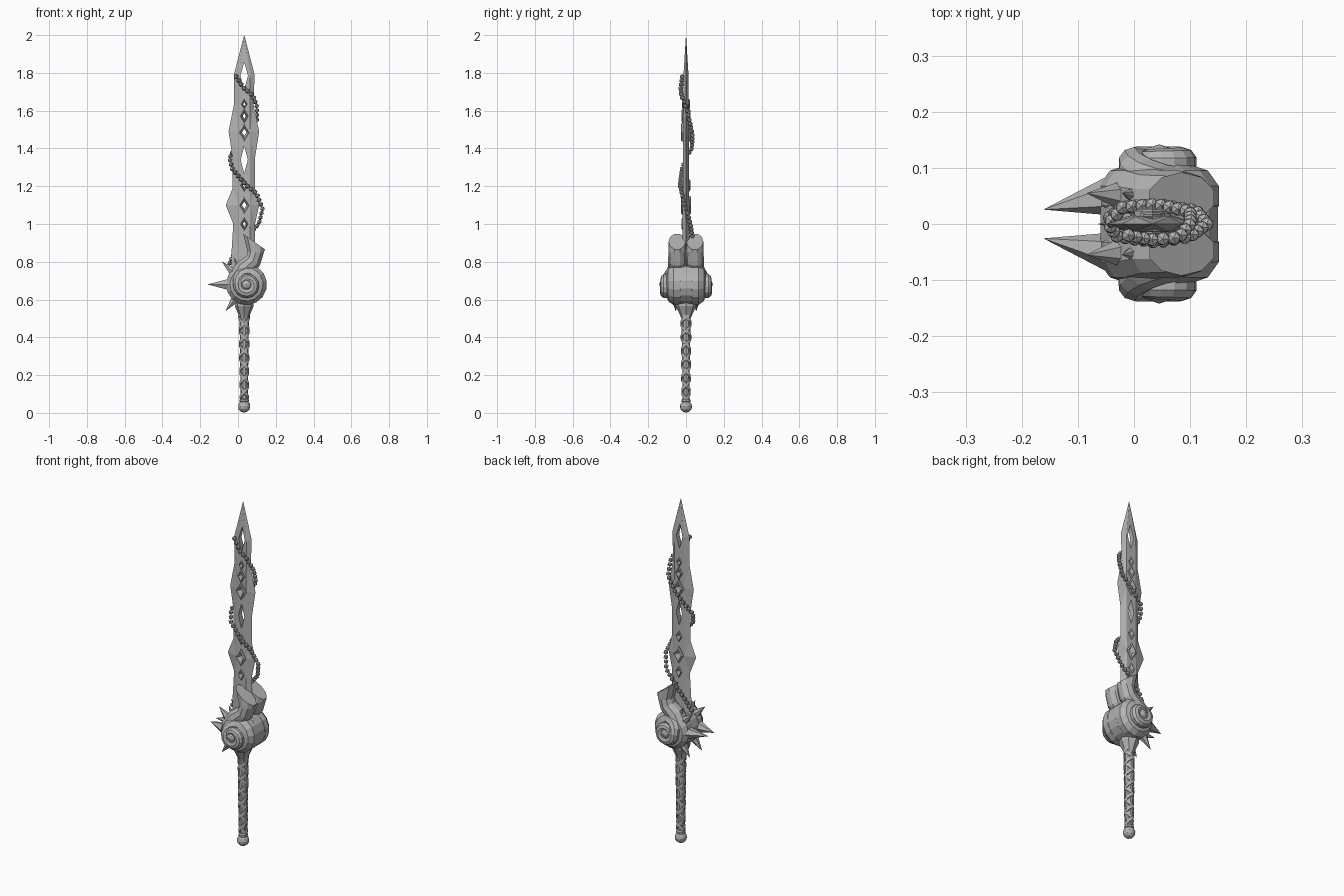
import bpy, bmesh, math
from mathutils import Vector, Matrix

old = bpy.data.objects.get("Cube")
if old:
    bpy.data.objects.remove(old)

steel = bpy.data.materials.new("grey_steel")
steel.use_nodes = True
steel.diffuse_color = (0.45, 0.45, 0.45, 1)
steel.node_tree.nodes["Principled BSDF"].inputs["Base Color"].default_value = (0.45, 0.45, 0.45, 1)

AXIS = 0.033                        # x of blade and grip
HUB = Vector((0.045, 0, 0.68))      # centre of the shell guard


def finish(name, bm):
    bmesh.ops.recalc_face_normals(bm, faces=bm.faces)
    mesh = bpy.data.meshes.new(name)
    bm.to_mesh(mesh)
    bm.free()
    mesh.materials.append(steel)
    obj = bpy.data.objects.new(name, mesh)
    bpy.context.collection.objects.link(obj)
    return obj


def skin(bm, rings, caps=True):
    """Join equal rings of points into a closed tube."""
    loops = [[bm.verts.new(p) for p in ring] for ring in rings]
    for a, b in zip(loops, loops[1:]):
        for i in range(len(a)):
            j = (i + 1) % len(a)
            bm.faces.new((a[i], a[j], b[j], b[i]))
    if caps:
        bm.faces.new(loops[0])
        bm.faces.new(loops[-1])


def sweep(bm, path, sizes, ref, sides, first_dir=None):
    """Sweep an elliptical section along a path."""
    rings = []
    for i, p in enumerate(path):
        t = path[min(i + 1, len(path) - 1)] - path[max(i - 1, 0)]
        if i == 0 and first_dir:
            t = first_dir
        side = t.cross(ref).normalized()
        up = side.cross(t).normalized()
        a, b = sizes[i]
        angles = [math.tau * (k + 0.5) / sides for k in range(sides)]
        rings.append([p + side * a * math.cos(g) + up * b * math.sin(g) for g in angles])
    skin(bm, rings)


def lathe(name, profile, sides, axis_x=AXIS):
    bm = bmesh.new()
    skin(bm, [[(axis_x + r * math.cos(math.tau * k / sides), r * math.sin(math.tau * k / sides), z)
               for k in range(sides)] for z, r in profile])
    return finish(name, bm)


def ball(bm, centre, radius, detail=1):
    bmesh.ops.create_icosphere(bm, subdivisions=detail, radius=radius, matrix=Matrix.Translation(centre))


def diamond(z, w, h, y):
    return [(AXIS + w, y, z), (AXIS, y, z + h), (AXIS - w, y, z), (AXIS, y, z - h)]


# Blade: hexagonal section with flared points along its edges
outline = [(0.74, -0.035, 0.09), (0.84, -0.035, 0.09), (1.0, -0.025, 0.09), (1.1, -0.065, 0.112),
           (1.19, -0.028, 0.09), (1.35, -0.028, 0.09), (1.49, -0.05, 0.112), (1.63, -0.022, 0.082),
           (1.79, -0.022, 0.088), (1.998, AXIS - 0.001, AXIS + 0.001)]
rings = []
for z, left, right in outline:
    tip = z > 1.9
    f = 0.0005 if tip else 0.03
    t = 0.0005 if tip else 0.024 - 0.006 * z
    rings.append([(left, 0, z), (AXIS - f, -t, z), (AXIS + f, -t, z),
                  (right, 0, z), (AXIS + f, t, z), (AXIS - f, t, z)])
bm = bmesh.new()
skin(bm, rings)
bmesh.ops.triangulate(bm, faces=bm.faces[:])
blade = finish("blade", bm)

# Diamond openings: centre height, half width, half height, framed
openings = [(1.785, 0.02, 0.072, False), (1.635, 0.011, 0.018, True), (1.572, 0.015, 0.026, True),
            (1.485, 0.022, 0.034, True), (1.34, 0.019, 0.072, False), (1.205, 0.014, 0.022, True),
            (1.1, 0.022, 0.034, True), (1.0, 0.014, 0.024, True)]
bm = bmesh.new()
for z, w, h, framed in openings:
    skin(bm, [diamond(z, w, h, -0.1), diamond(z, w, h, 0.1)])
cutter = finish("opening_cutter", bm)
cutter.hide_render = True
cut = blade.modifiers.new("openings", "BOOLEAN")
cut.operation = "DIFFERENCE"
cut.solver = "EXACT"
cut.object = cutter
bpy.context.view_layer.objects.active = blade
bpy.ops.object.modifier_apply(modifier=cut.name)
bpy.data.objects.remove(cutter)

# Raised diamond frames around the smaller openings
bm = bmesh.new()
for z, w, h, framed in openings:
    if framed:
        y = 0.015 + w * 0.55
        k = 1.45
        loop = [diamond(z, w * k, h * k, -y + 0.004), diamond(z, w * 1.1, h * 1.1, -y),
                diamond(z, w * 0.55, h * 0.55, -0.006), diamond(z, w * 0.55, h * 0.55, 0.006),
                diamond(z, w * 1.1, h * 1.1, y), diamond(z, w * k, h * k, y - 0.004)]
        skin(bm, loop + loop[:1], caps=False)
bmesh.ops.remove_doubles(bm, verts=bm.verts, dist=0.0001)
finish("diamond_frames", bm)

# Bead chain winding around the blade
knots = [Vector(p) for p in (
    (-0.01, -0.02, 1.78), (0.03, -0.028, 1.72), (0.08, -0.024, 1.68), (0.1, 0, 1.62), (0.1, 0.022, 1.54),
    (0.04, 0.035, 1.46), (-0.02, 0.03, 1.4), (-0.045, 0, 1.35), (-0.03, -0.022, 1.29),
    (0.04, -0.032, 1.21), (0.1, -0.022, 1.16), (0.13, 0, 1.08), (0.11, 0.024, 1.0),
    (0.04, 0.035, 0.92), (-0.02, 0.03, 0.85), (-0.045, 0.01, 0.79))]
bm = bmesh.new()
carry, step = 0.0, 0.025
for a, b in zip(knots, knots[1:]):
    length = (b - a).length
    while carry < length:
        ball(bm, a.lerp(b, carry / length), 0.0135)
        carry += step
    carry -= length
finish("bead_chain", bm)

# Guard: mirrored pair of coiled shells with flared mouths
for s, label in ((-1, "front"), (1, "back")):
    path = [Vector((x, s * 0.047, z)) for x, z in ((0.085, 0.907), (0.094, 0.85), (0.08, 0.805), (0.035, 0.765))]
    sizes = [(0.074, 0.045), (0.045, 0.046), (0.046, 0.048), (0.052, 0.05)]
    for deg in range(130, 900, 24):
        shrink = min(max((deg - 440) / 90, 0), 1)
        fade = min(max((deg - 680) / 220, 0), 1)
        r = 0.055 - 0.01 * shrink - 0.025 * fade
        size = 0.056 - 0.028 * shrink - 0.006 * fade
        g = math.radians(deg)
        path.append(HUB + Vector((r * math.cos(g), s * (0.05 + 0.06 * shrink), r * math.sin(g))))
        sizes.append((size, size))
    bm = bmesh.new()
    sweep(bm, path, sizes, Vector((0, 1, 0)), 10, Vector((-0.58, 0, -0.81)))
    finish(label + "_shell", bm)

    bm = bmesh.new()
    ball(bm, HUB + Vector((0, s * 0.108, 0)), 0.034, 2)
    finish(label + "_shell_eye", bm)

    # Spikes along the outer rim: angle, tip distance, base radius
    bm = bmesh.new()
    for deg, reach, base in ((115, 0.155, 0.018), (137, 0.176, 0.024), (180, 0.205, 0.03), (232, 0.178, 0.024)):
        g = math.radians(deg)
        out = Vector((math.cos(g), 0, math.sin(g)))
        root = HUB + out * 0.085 + Vector((0, s * 0.05, 0))
        tip = HUB + out * reach + Vector((0, s * (0.026 if deg == 180 else 0.055), 0))
        sweep(bm, [root, tip], [(base * 1.2, base * 1.2), (0.0005, 0.0005)], Vector((0, 1, 0)), 6)
    finish(label + "_spikes", bm)

# Core drum joining the two shells
bm = bmesh.new()
sweep(bm, [HUB + Vector((0, y, 0)) for y in (-0.085, -0.06, 0.06, 0.085)],
      [(0.085, 0.085), (0.107, 0.107), (0.107, 0.107), (0.085, 0.085)], Vector((0, 0, 1)), 16)
finish("guard_core", bm)

# Collar, grip and pommel
collar = lathe("collar", [(0.49, 0.02), (0.515, 0.028), (0.565, 0.05), (0.6, 0.05)], 8)
collar.scale.y = 1.1
lathe("grip", [(0.04, 0.018), (0.3, 0.022), (0.56, 0.026)], 10)
lathe("pommel_ring", [(0.054, 0.018), (0.06, 0.025), (0.07, 0.025), (0.077, 0.018)], 10)
bm = bmesh.new()
ball(bm, (AXIS, 0, 0.034), 0.033, 2)
finish("pommel", bm)

# Crossed straps wound around the grip
bm = bmesh.new()
for turn in (-1, 1):
    for start in (0.25, 0.75):
        path = []
        for i in range(43):
            z = 0.075 + i * 0.011
            g = math.tau * (start + turn * (z - 0.04) / 0.144)
            r = 0.0175 + 0.013 * (z - 0.04)
            path.append(Vector((AXIS + r * math.cos(g), r * math.sin(g), z)))
        sweep(bm, path, [(0.008, 0.011)] * len(path), Vector((0, 0, 1)), 4)
finish("grip_straps", bm)
